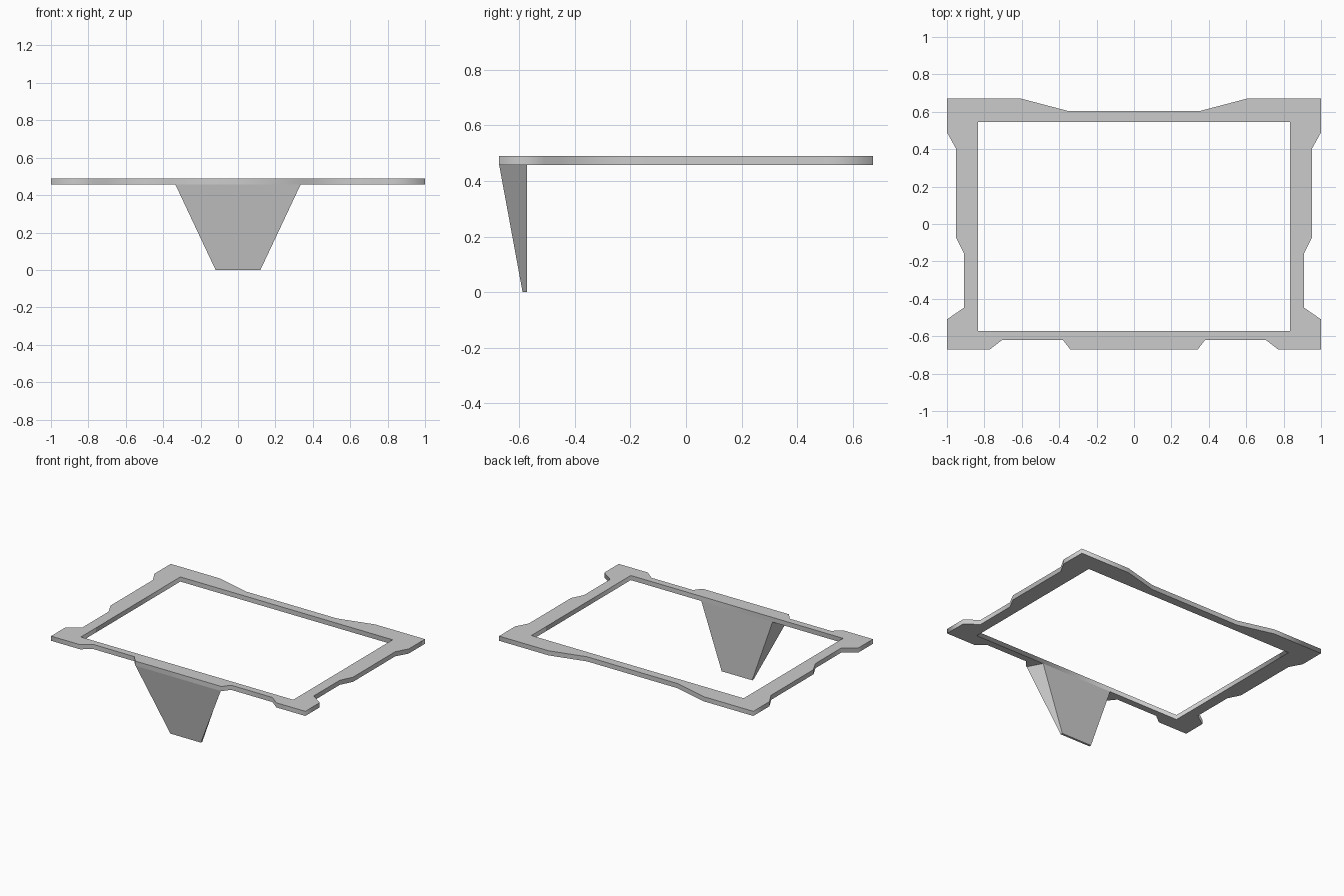
import bpy, bmesh

if "Cube" in bpy.data.objects:
    bpy.data.objects.remove(bpy.data.objects["Cube"])

Z_LOW, Z_TOP = 0.457, 0.49
INNER_X, INNER_BACK, INNER_FRONT = 0.835, 0.545, -0.572


def add_loop(curve, points):
    spline = curve.splines.new('POLY')
    spline.points.add(len(points) - 1)
    for p, (x, y) in zip(spline.points, points):
        p.co = (x, y, 0, 1)
    spline.use_cyclic_u = True


# Frame: right half of the outer outline, mirrored, with a rectangular opening
half = [(0.355, 0.605), (0.61, 0.672), (1, 0.672), (1, 0.49), (0.953, 0.405),
        (0.953, -0.07), (0.91, -0.155), (0.91, -0.448), (1, -0.51), (1, -0.672),
        (0.772, -0.672), (0.705, -0.62), (0.38, -0.62), (0.34, -0.672)]
outline = half + [(-x, y) for x, y in reversed(half)]
opening = [(INNER_X, INNER_BACK), (INNER_X, INNER_FRONT),
           (-INNER_X, INNER_FRONT), (-INNER_X, INNER_BACK)]

curve = bpy.data.curves.new("frame_profile", 'CURVE')
curve.dimensions = '2D'
curve.fill_mode = 'BOTH'
curve.extrude = (Z_TOP - Z_LOW) / 2
add_loop(curve, outline)
add_loop(curve, opening)
frame = bpy.data.objects.new("frame", curve)
frame.location.z = (Z_LOW + Z_TOP) / 2
bpy.context.collection.objects.link(frame)
bpy.context.view_layer.objects.active = frame
frame.select_set(True)
bpy.ops.object.convert(target='MESH')

# Front support: tapered wedge with a flat back and a sloping front
bm = bmesh.new()


def section(z, front_x, front_y, back_x, back_y):
    return [bm.verts.new((x, y, z)) for x, y in
            [(-front_x, front_y), (front_x, front_y), (back_x, back_y), (-back_x, back_y)]]


low = section(0, 0.12, -0.588, 0.12, INNER_FRONT)
high = section(Z_LOW, 0.335, -0.672, 0.28, INNER_FRONT)
bm.faces.new(low[::-1])
bm.faces.new(high)
for i in range(4):
    j = (i + 1) % 4
    bm.faces.new((low[i], low[j], high[j], high[i]))
bmesh.ops.recalc_face_normals(bm, faces=bm.faces)
mesh = bpy.data.meshes.new("front_support")
bm.to_mesh(mesh)
bm.free()
bpy.context.collection.objects.link(bpy.data.objects.new("front_support", mesh))
